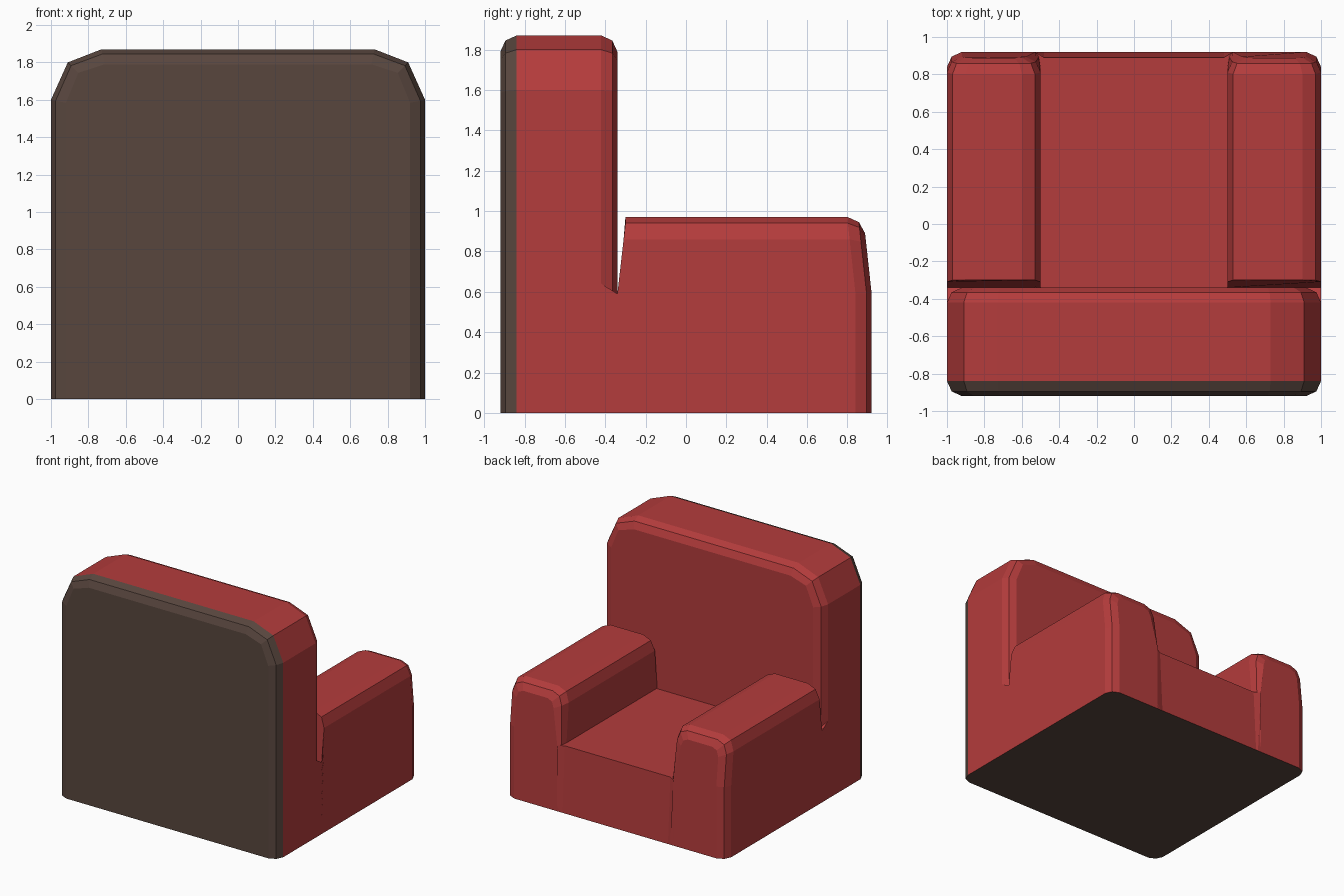
import bpy, bmesh

if "Cube" in bpy.data.objects:
    bpy.data.objects.remove(bpy.data.objects["Cube"])

def material(name, rgb):
    m = bpy.data.materials.new(name)
    m.diffuse_color = (*rgb, 1)
    m.use_nodes = True
    m.node_tree.nodes["Principled BSDF"].inputs["Base Color"].default_value = m.diffuse_color
    return m

RED = material("red_upholstery", (0.456, 0.045, 0.045))
BROWN = material("dark_brown_back", (0.098, 0.061, 0.048))
BEVEL = [(0.0, 0.08), (0.025, 0.025), (0.08, 0.0)]  # inset, distance from the face

def loft(name, rings, caps=(True, True), skip=(), brown=lambda c: False, mirror=False):
    """Join equal-length rings of points; undersides and chosen faces become brown."""
    bm = bmesh.new()
    vs = [[bm.verts.new(p) for p in r] for r in rings]
    n = len(rings[0])
    for a, b in zip(vs, vs[1:]):
        for i in range(n):
            if i not in skip:
                j = (i + 1) % n
                bm.faces.new((a[i], a[j], b[j], b[i]))
    if caps[0]:
        bm.faces.new(vs[0][::-1])
    if caps[1]:
        bm.faces.new(vs[-1])
    if mirror:
        faces = bm.faces[:]
        dup = bmesh.ops.duplicate(bm, geom=bm.verts[:] + bm.edges[:] + faces)
        for v in [g for g in dup["geom"] if isinstance(g, bmesh.types.BMVert)]:
            v.co.x *= -1
        bmesh.ops.reverse_faces(bm, faces=[g for g in dup["geom"] if isinstance(g, bmesh.types.BMFace)])
    bmesh.ops.recalc_face_normals(bm, faces=bm.faces[:])
    for f in bm.faces:
        c = f.calc_center_median()
        if all(v.co.z < 0.001 for v in f.verts) or brown(c):
            f.material_index = 1
    me = bpy.data.meshes.new(name)
    bm.to_mesh(me)
    bm.free()
    me.materials.append(RED)
    me.materials.append(BROWN)
    ob = bpy.data.objects.new(name, me)
    bpy.context.collection.objects.link(ob)
    return ob

# Backrest: chamfered outline with a two-step bevel on both faces
def back_ring(y, d):
    half = [(1 - d, 0), (1 - d, 1.6 - 0.2 * d), (0.91 - 0.7 * d, 1.80 - 0.7 * d), (0.73 - 0.2 * d, 1.87 - d)]
    return [(x, y, z) for x, z in half] + [(-x, y, z) for x, z in half[::-1]]

rings = [back_ring(-0.92 + t, d) for d, t in BEVEL[::-1]]
rings += [back_ring(-0.34 - t, d) for d, t in BEVEL]
loft("backrest", rings, brown=lambda c: c.y < -0.84)

# Arms: rounded-top panels reaching the floor, leaning in at both ends
def arm_ring(y, d, lean):
    top, r, seat = 0.97 - d, 0.1 - 0.5 * d, 0.54
    xo, xi = 1 - d, 0.5 + d
    pts = [(xo, 0), (xo, 0.59), (xo, top - 1.1 * r), (xo - 0.3 * r, top - 0.3 * r), (xo - r, top),
           (xi + r, top), (xi + 0.3 * r, top - 0.3 * r), (xi, top - 1.1 * r),
           (0.5 + 0.35 * d, seat), (0.5, 0)]
    return [(x, y + lean * min(1, max(0, (z - 0.59) / 0.35)), z) for x, z in pts]

rings = [arm_ring(-0.34, 0, 0.04)]
rings += [arm_ring(0.92 - t, d, -0.038) for d, t in BEVEL]
loft("arms", rings, skip=(8,), mirror=True)

# Fillers closing the low joint between arms and backrest
prism = [(-0.42, 0), (-0.34, 0), (-0.34, 0.59), (-0.42, 0.64)]
loft("arm_joint", [[(x, y, z) for y, z in prism] for x in (0.88, 1.0)], caps=(False, True), mirror=True)

# Seat: block between the arms, its front dipping back in the middle
def seat_ring(x, front):
    return [(x, -0.34, 0), (x, 0.92, 0), (x, front, 0.54), (x, -0.34, 0.535)]

loft("seat", [seat_ring(-0.53, 0.92), seat_ring(-0.48, 0.89), seat_ring(0.48, 0.89), seat_ring(0.53, 0.92)],
     caps=(False, False), skip=(3,))
